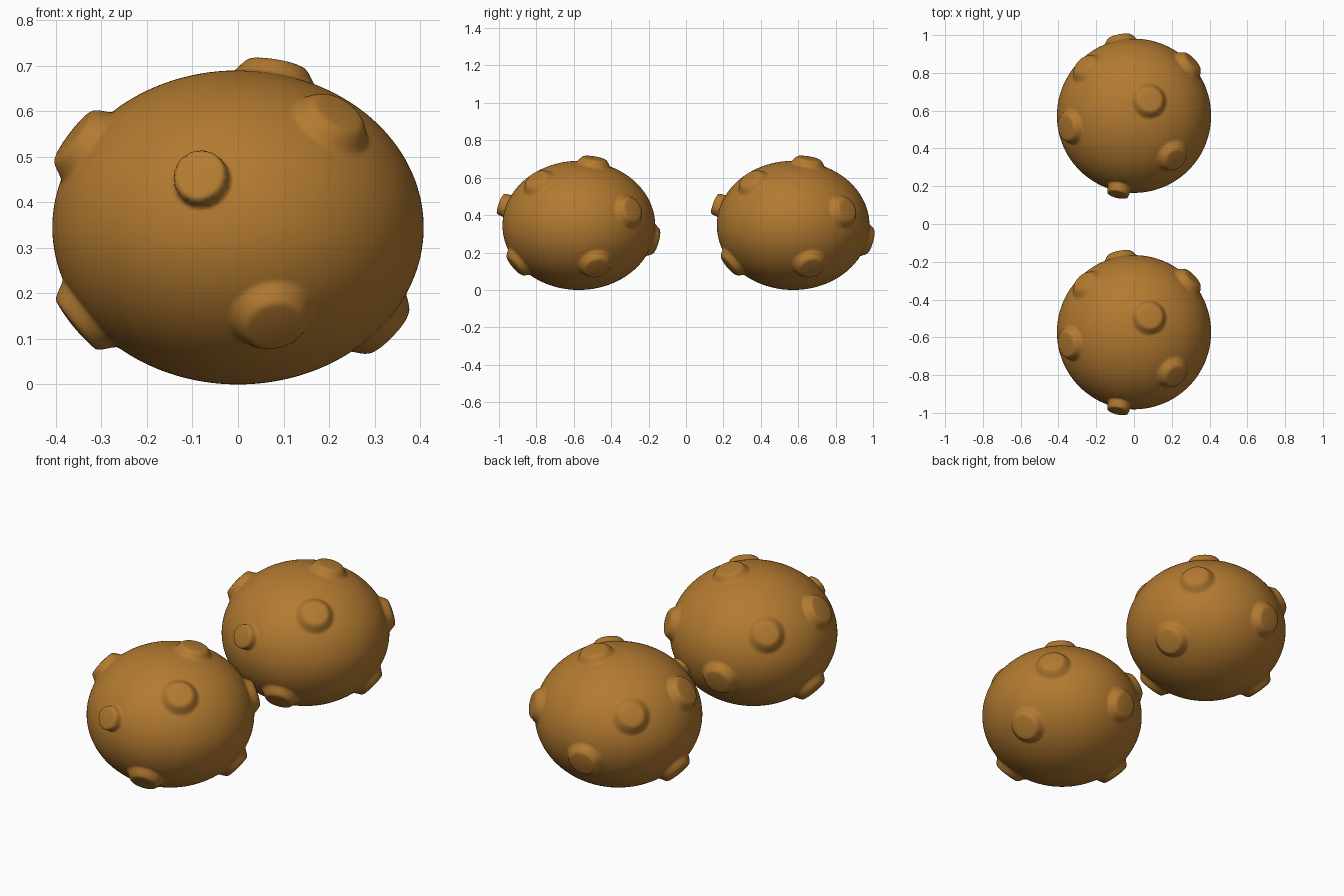
import bpy, bmesh
from mathutils import Vector

if "Cube" in bpy.data.objects:
    bpy.data.objects.remove(bpy.data.objects["Cube"])

BODY = Vector((0.408, 0.408, 0.345))   # half sizes of the squashed ball
# lump position relative to the body centre, flat radius, outer radius, height
LUMPS = [
    ((0.08, 0.08, 0.33), 0.055, 0.10, 0.032),
    ((0.21, -0.22, 0.235), 0.05, 0.10, 0.032),
    ((-0.35, -0.06, 0.19), 0.06, 0.10, 0.034),
    ((0.30, 0.28, 0.08), 0.05, 0.10, 0.032),
    ((-0.08, -0.39, 0.105), 0.05, 0.064, 0.043),   # crisp front knob
    ((-0.07, 0.39, -0.08), 0.055, 0.10, 0.032),
    ((-0.34, 0.0, -0.20), 0.06, 0.10, 0.034),
    ((0.31, 0.09, -0.21), 0.055, 0.10, 0.034),
    ((0.08, -0.34, -0.21), 0.055, 0.10, 0.032),
    ((-0.26, 0.26, 0.16), 0.045, 0.10, 0.03),
]

brown = bpy.data.materials.new("golden_brown")
brown.diffuse_color = (0.45, 0.195, 0.03, 1)
brown.use_nodes = True
brown.node_tree.nodes["Principled BSDF"].inputs["Base Color"].default_value = brown.diffuse_color


def on_body(p):
    """Push a point out to the surface of the squashed ball."""
    d = Vector(p[i] / BODY[i] for i in range(3)).normalized()
    return Vector(d[i] * BODY[i] for i in range(3))


# squashed ball with raised lumps
bm = bmesh.new()
bmesh.ops.create_icosphere(bm, subdivisions=7, radius=1)
lumps = [(on_body(c), a, b, h) for c, a, b, h in LUMPS]
for v in bm.verts:
    p = Vector(v.co[i] * BODY[i] for i in range(3))
    normal = Vector(p[i] / BODY[i] ** 2 for i in range(3)).normalized()
    rise = 0.0
    for c, flat, outer, height in lumps:
        r = (p - c).length
        if r < outer:
            t = min(1.0, (outer - r) / (outer - flat))
            rise += height * t * t * (3 - 2 * t)
    v.co = p + normal * rise
for f in bm.faces:
    f.smooth = True
mesh = bpy.data.meshes.new("lumpy_ball")
bm.to_mesh(mesh)
bm.free()
mesh.materials.append(brown)

# front and back copies
for name, y in (("front_lumpy_ball", -0.573), ("back_lumpy_ball", 0.573)):
    ob = bpy.data.objects.new(name, mesh)
    ob.location = (0, y, BODY.z)
    bpy.context.collection.objects.link(ob)
